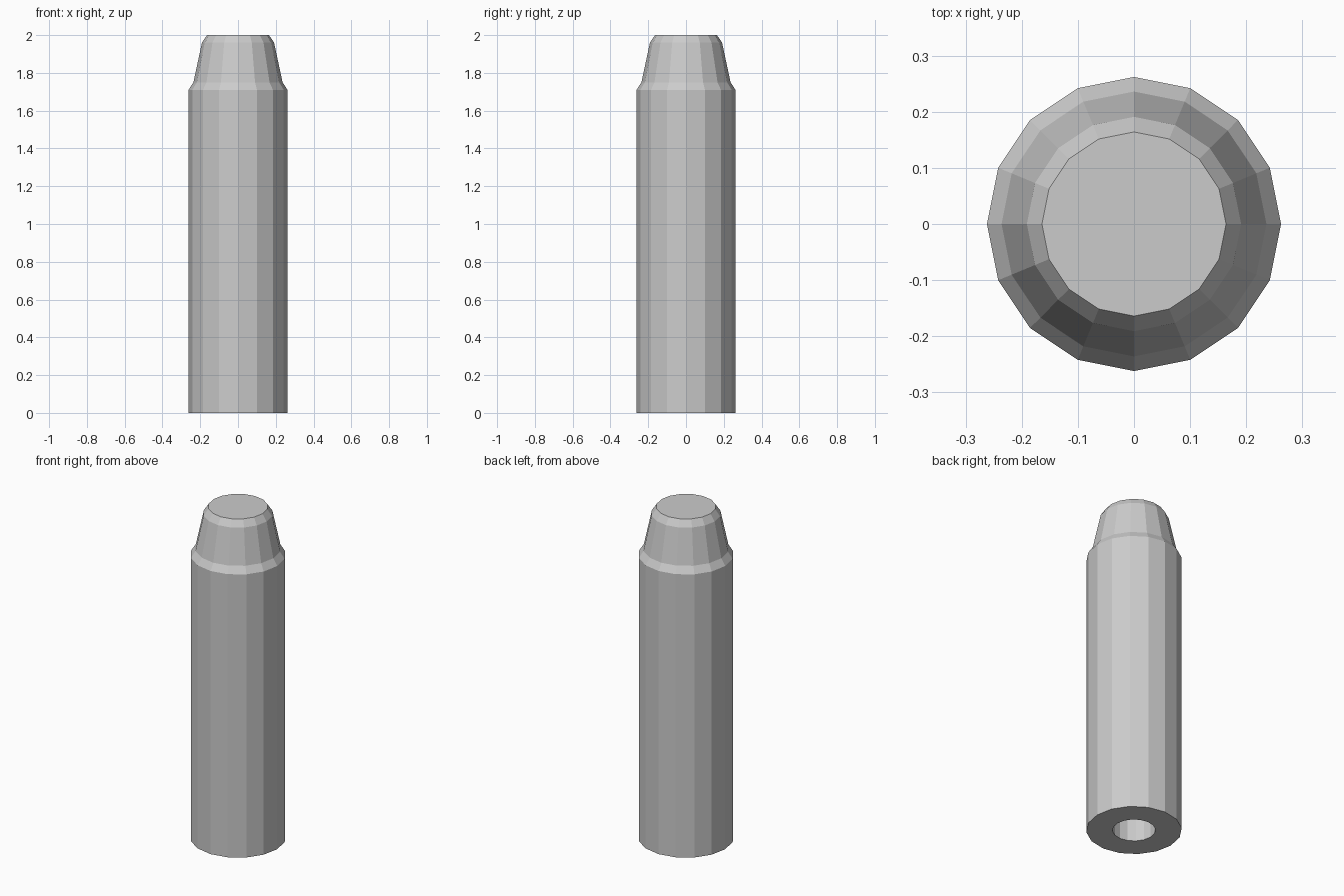
import bpy, bmesh
from math import cos, sin, tau

if "Cube" in bpy.data.objects:
    bpy.data.objects.remove(bpy.data.objects["Cube"])

SIDES = 16

# Lathe profile (radius, z): blind bore, base, barrel, shoulder, tapered tip
profile = [(0.118, 1.0), (0.118, 0.0), (0.262, 0.0), (0.262, 1.71),
           (0.236, 1.75), (0.191, 1.96), (0.164, 2.0)]

bm = bmesh.new()
rings = [[bm.verts.new((r * cos(tau * i / SIDES), r * sin(tau * i / SIDES), z))
          for i in range(SIDES)] for r, z in profile]

# Walls between neighbouring rings
for a, b in zip(rings, rings[1:]):
    for i in range(SIDES):
        j = (i + 1) % SIDES
        bm.faces.new((a[i], a[j], b[j], b[i]))

# Bore end and flat top
bm.faces.new(rings[0])
bm.faces.new(rings[-1])
bmesh.ops.recalc_face_normals(bm, faces=bm.faces)

mesh = bpy.data.meshes.new("tapered_barrel")
bm.to_mesh(mesh)
bm.free()
bpy.context.collection.objects.link(bpy.data.objects.new("tapered_barrel", mesh))
